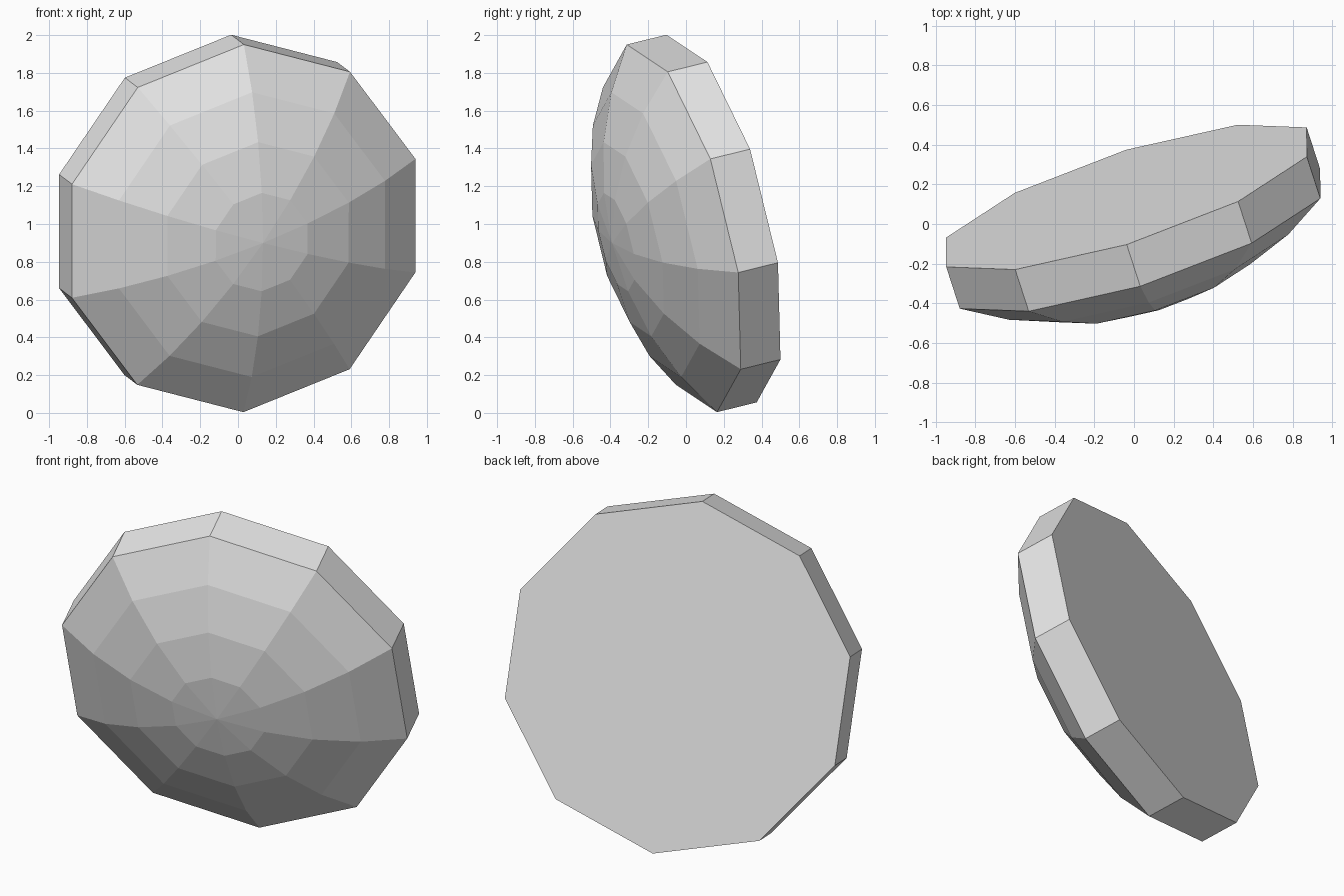
import bpy, bmesh, math
from mathutils import Vector

cube = bpy.data.objects.get("Cube")
if cube:
    bpy.data.objects.remove(cube, do_unlink=True)

SIDES = 10
RIM_RADIUS = 1.002
RIM_DEPTH = 0.227
DOME_STEPS = 4
STEP_ANGLE = math.radians(9.4)
CENTRE = Vector((0.03, -0.075, 0.977))

# Tilted frame: forward is the dome axis, up and side span the disc
forward = Vector((0.30, -0.927, -0.228)).normalized()
up = Vector((0, -0.235, 0.975))
up = (up - forward * up.dot(forward)).normalized()
side = up.cross(forward)

# Plain grey material
grey = bpy.data.materials.new("grey")
grey.use_nodes = True
colour = (0.8, 0.8, 0.8, 1)
grey.diffuse_color = colour
grey.node_tree.nodes["Principled BSDF"].inputs["Base Color"].default_value = colour

bm = bmesh.new()


def ring(radius, height):
    verts = []
    for k in range(SIDES):
        a = math.tau * k / SIDES
        verts.append(bm.verts.new(
            CENTRE + forward * height + (up * math.cos(a) + side * math.sin(a)) * radius))
    return verts


def bridge(a, b):
    for k in range(SIDES):
        n = (k + 1) % SIDES
        bm.faces.new((a[k], a[n], b[n], b[k]))


# Flat back and straight rim
back = ring(RIM_RADIUS, -RIM_DEPTH)
bm.faces.new(back)
previous = ring(RIM_RADIUS, 0)
bridge(back, previous)

# Spherical cap in rings of facets
full = STEP_ANGLE * DOME_STEPS
sphere = RIM_RADIUS / math.sin(full)
for i in range(DOME_STEPS - 1, 0, -1):
    a = STEP_ANGLE * i
    current = ring(sphere * math.sin(a), sphere * (math.cos(a) - math.cos(full)))
    bridge(previous, current)
    previous = current

# Fan closing the dome at its pole
pole = bm.verts.new(CENTRE + forward * sphere * (1 - math.cos(full)))
for k in range(SIDES):
    bm.faces.new((previous[k], previous[(k + 1) % SIDES], pole))

bmesh.ops.recalc_face_normals(bm, faces=bm.faces[:])
mesh = bpy.data.meshes.new("domed_disc")
bm.to_mesh(mesh)
bm.free()
mesh.materials.append(grey)
disc = bpy.data.objects.new("domed_disc", mesh)
bpy.context.collection.objects.link(disc)
